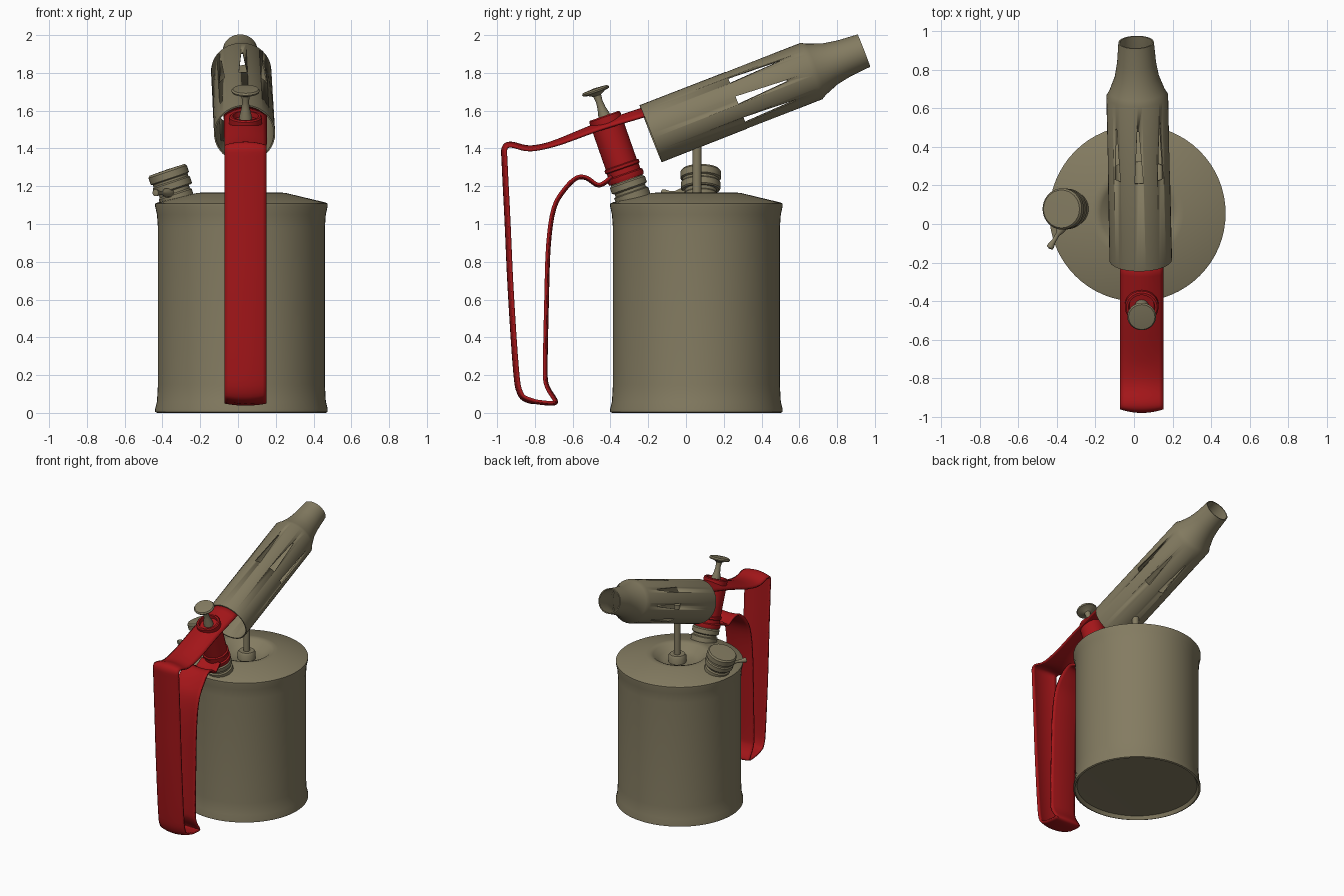
import bpy, bmesh
from math import cos, sin, pi, radians
from mathutils import Vector, Matrix

if "Cube" in bpy.data.objects:
    bpy.data.objects.remove(bpy.data.objects["Cube"])


def material(name, rgb):
    m = bpy.data.materials.new(name)
    m.diffuse_color = (*rgb, 1)
    m.use_nodes = True
    m.node_tree.nodes["Principled BSDF"].inputs["Base Color"].default_value = m.diffuse_color
    return m


OLIVE = material("olive_metal", (0.23, 0.20, 0.12))
RED = material("red_paint", (0.38, 0.008, 0.01))


def finish(name, bm, mat, frame=Matrix(), angle=35):
    bmesh.ops.remove_doubles(bm, verts=bm.verts, dist=1e-5)
    bmesh.ops.recalc_face_normals(bm, faces=bm.faces)
    me = bpy.data.meshes.new(name)
    bm.to_mesh(me)
    bm.free()
    me.transform(frame)
    me.shade_smooth()
    me.set_sharp_from_angle(angle=radians(angle))
    ob = bpy.data.objects.new(name, me)
    bpy.context.collection.objects.link(ob)
    if mat:
        me.materials.append(mat)
    return ob


def frame_at(origin, axis):
    q = Vector(axis).to_track_quat('Z', 'Y')
    return Matrix.Translation(origin) @ q.to_matrix().to_4x4()


def lathe(name, profile, origin, axis, mat, seg=48, closed=False):
    """Revolve (radius, height) points about an axis."""
    bm = bmesh.new()
    rings = [[bm.verts.new((r * cos(2 * pi * i / seg), r * sin(2 * pi * i / seg), h))
              for i in range(seg)] for r, h in profile]
    pairs = list(zip(rings, rings[1:])) + ([(rings[-1], rings[0])] if closed else [])
    for a, b in pairs:
        for i in range(seg):
            j = (i + 1) % seg
            bm.faces.new((a[i], a[j], b[j], b[i]))
    return finish(name, bm, mat, frame_at(origin, axis))


UP = (0, 0, 1)

# Fuel tank with rolled rims and a dished top
lathe("tank", [(0, 0.03), (0.43, 0.025), (0.445, 0), (0.457, 0.005), (0.457, 0.02),
               (0.447, 0.06), (0.442, 0.15), (0.442, 0.98), (0.447, 1.05), (0.457, 1.095),
               (0.457, 1.108), (0.445, 1.114), (0.24, 1.163), (0.215, 1.166), (0.19, 1.158),
               (0.15, 1.12), (0.11, 1.10), (0, 1.098)], (0.018, 0.055, 0), UP, OLIVE, 64)

# Riser from the dish up into the burner
lathe("riser_collar", [(0.065, 1.08), (0.065, 1.145), (0.055, 1.16), (0, 1.16)],
      (0.035, 0.058, 0), UP, OLIVE, 24)
lathe("riser_pipe", [(0.024, 1.12), (0.024, 1.55), (0, 1.55)], (0.035, 0.058, 0), UP, OLIVE, 20)

# Burner tube with hollow, tapered muzzle
start, direction = Vector((0.035, -0.187, 1.478)), Vector((-0.024, 1.129, 0.44))
tube = lathe("burner_tube", [(0.162, 0), (0.160, 0.914), (0.145, 0.94), (0.115, 1.02),
                             (0.101, 1.10), (0.092, 1.212), (0.084, 1.212), (0.093, 1.10),
                             (0.107, 1.02), (0.137, 0.937), (0.152, 0.905), (0.154, 0)],
             start, direction, OLIVE, 40, closed=True)

# Eight tapered air slots cut around the tube
bm = bmesh.new()
for k in range(8):
    turn = Matrix.Rotation(k * pi / 4, 4, 'Z')
    lo, hi = [[bm.verts.new(turn @ Vector((r, w, t))) for w, t in
               ((-0.022, 0.487), (0.022, 0.487), (0.004, 0.775), (-0.004, 0.775))]
              for r in (0.10, 0.22)]
    bm.faces.new(lo)
    bm.faces.new(hi[::-1])
    for i in range(4):
        bm.faces.new((lo[i], hi[i], hi[(i + 1) % 4], lo[(i + 1) % 4]))
cutter = finish("slot_cutter", bm, None, frame_at(start, direction))
cutter.hide_render = True
mod = tube.modifiers.new("slots", 'BOOLEAN')
mod.operation, mod.solver, mod.object = 'DIFFERENCE', 'EXACT', cutter
bpy.context.view_layer.objects.active = tube
bpy.ops.object.modifier_apply(modifier=mod.name)
bpy.data.objects.remove(cutter)

# Pump: grey threaded base, red barrel with recessed top, plunger knob
P, D = (0.04, -0.32, 1.25), (0, -0.33, 0.944)
lathe("pump_base", [(0.08, -0.17), (0.095, -0.17), (0.095, -0.09), (0.085, -0.085),
                    (0.085, -0.07), (0.098, -0.062), (0.098, -0.03), (0.088, -0.022),
                    (0.088, 0.01), (0, 0.01)], P, D, OLIVE, 40)
lathe("pump_barrel", [(0, -0.018), (0.095, -0.018), (0.099, -0.008), (0.099, 0.012),
                      (0.089, 0.018), (0.089, 0.045), (0.096, 0.05), (0.096, 0.065),
                      (0.087, 0.07), (0.087, 0.335), (0.08, 0.342), (0.068, 0.342),
                      (0.064, 0.315), (0, 0.315)], P, D, RED, 40)
lathe("pump_knob", [(0.036, 0.31), (0.032, 0.345), (0.022, 0.385), (0.018, 0.42),
                    (0.022, 0.455), (0.045, 0.468), (0.072, 0.474), (0.075, 0.483),
                    (0.068, 0.492), (0, 0.497)], P, D, OLIVE, 32)

# Filler neck, ridged cap and small release lever
F, A = (-0.313, 0.078, 1.10), (-0.32, 0, 0.95)
lathe("filler_neck", [(0.092, -0.03), (0.092, 0.06), (0.084, 0.068), (0.084, 0.11), (0, 0.11)],
      F, A, OLIVE, 40)
lathe("filler_cap", [(0, 0.085), (0.098, 0.085), (0.104, 0.092), (0.104, 0.125),
                     (0.097, 0.132), (0.097, 0.144), (0.107, 0.15), (0.107, 0.186),
                     (0.098, 0.197), (0, 0.199)], F, A, OLIVE, 40)
lathe("release_lever", [(0, 0), (0.024, 0), (0.024, 0.04), (0.011, 0.07), (0.011, 0.11),
                        (0.018, 0.135), (0.018, 0.15), (0, 0.155)],
      (-0.36, 0.005, 1.165), (-0.075, -0.125, 0), OLIVE, 16)


# Strap handle: an arched band swept along a side profile
def smooth_path(pts, n=4):
    pts = [Vector(p) for p in pts]
    ext = [2 * pts[0] - pts[1]] + pts + [2 * pts[-1] - pts[-2]]
    out = []
    for a, b, c, d in zip(ext, ext[1:], ext[2:], ext[3:]):
        for k in range(n):
            t = k / n
            out.append(0.5 * (2 * b + (c - a) * t + (2 * a - 5 * b + 4 * c - d) * t * t
                              + (3 * b - a - 3 * c + d) * t ** 3))
    return out + [pts[-1]]


path = smooth_path([(-0.20, 1.598), (-0.46, 1.515), (-0.67, 1.435), (-0.78, 1.405),
                    (-0.85, 1.402), (-0.925, 1.42), (-0.96, 1.402), (-0.96, 1.32),
                    (-0.945, 1.02), (-0.928, 0.65), (-0.90, 0.23), (-0.88, 0.11),
                    (-0.84, 0.07), (-0.75, 0.053), (-0.695, 0.053), (-0.695, 0.072),
                    (-0.735, 0.14), (-0.745, 0.23), (-0.738, 0.60), (-0.728, 0.89),
                    (-0.70, 1.08), (-0.645, 1.18), (-0.58, 1.243), (-0.525, 1.243),
                    (-0.46, 1.205), (-0.39, 1.25)])
bm = bmesh.new()
rows, last = [], len(path) - 1
for i, p in enumerate(path):
    tan = (path[min(i + 1, last)] - path[max(i - 1, 0)]).normalized()
    f = i / last
    arch = 0.042 - 0.24 * f if f < 0.1 else (0.018 if f < 0.5 else 0.011)
    half = 0.11 if f < 0.85 else 0.11 - 0.2 * (f - 0.85)
    row = []
    for k in range(11):
        u = k / 5 - 1
        off = arch * (0.5 - u * u)
        row.append(bm.verts.new((0.04 + half * u, p.x + tan.y * off, p.y - tan.x * off)))
    rows.append(row)
for a, b in zip(rows, rows[1:]):
    for k in range(10):
        bm.faces.new((a[k], a[k + 1], b[k + 1], b[k]))
handle = finish("handle", bm, RED, angle=50)
solid = handle.modifiers.new("thickness", 'SOLIDIFY')
solid.thickness, solid.offset = 0.014, 0
